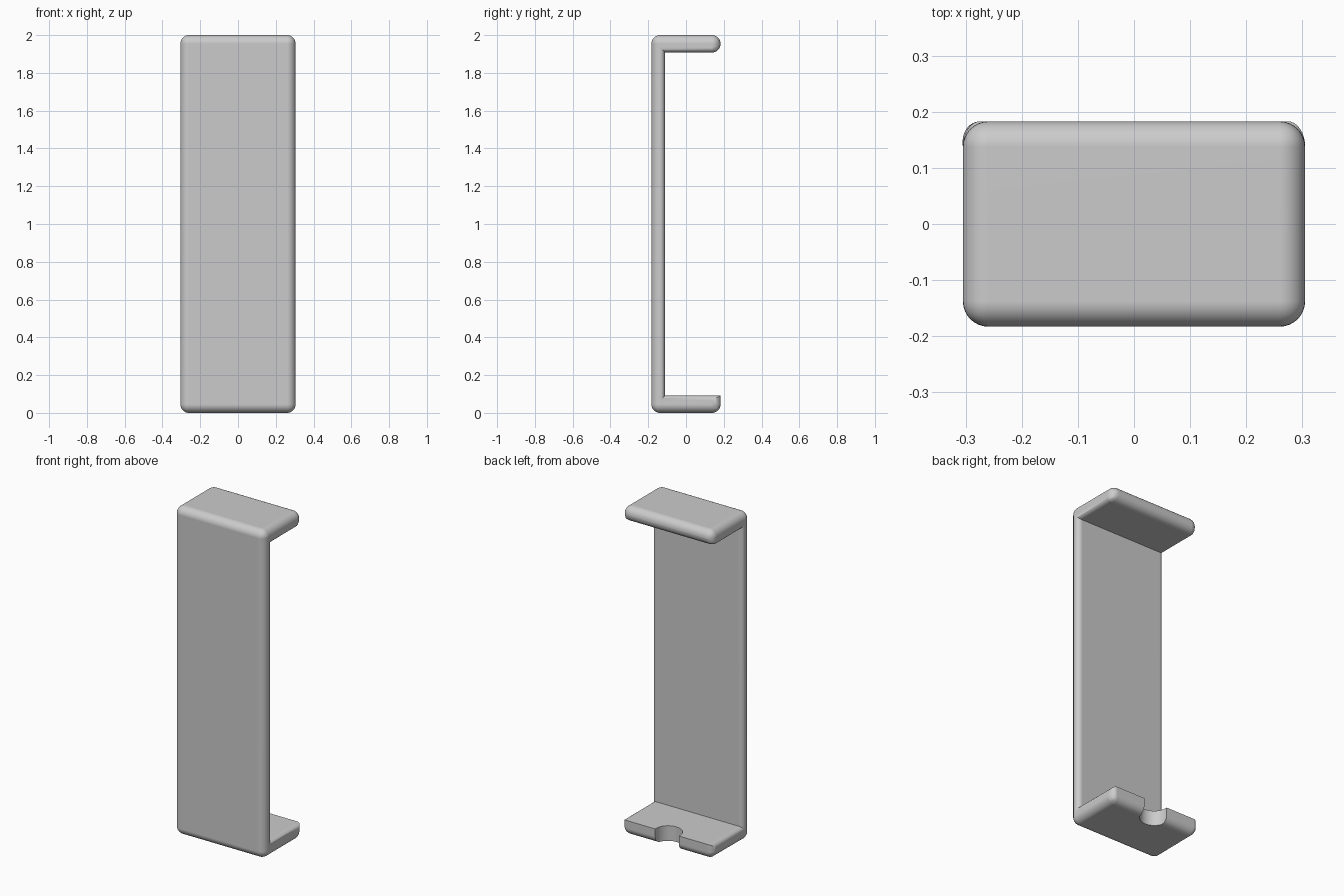
import bpy, bmesh
from math import radians

cube = bpy.data.objects.get("Cube")
if cube:
    bpy.data.objects.remove(cube, do_unlink=True)

W, D, H = 0.305, 0.183, 2.0        # half width, half depth, height
PANEL, SHELF = 0.072, 0.092        # wall thicknesses
OUTER, INNER = 0.0455, 0.025       # rounding of outer and inner rims
inner_y, top_z, low_z = PANEL - D, H - SHELF, SHELF

grey = bpy.data.materials.new("light_grey")
grey.use_nodes = True
colour = (0.6, 0.6, 0.6, 1)
grey.diffuse_color = colour
grey.node_tree.nodes["Principled BSDF"].inputs["Base Color"].default_value = colour


def make_object(name, bm):
    bmesh.ops.recalc_face_normals(bm, faces=bm.faces)
    mesh = bpy.data.meshes.new(name)
    bm.to_mesh(mesh)
    bm.free()
    mesh.materials.append(grey)
    obj = bpy.data.objects.new(name, mesh)
    bpy.context.collection.objects.link(obj)
    return obj


# Bracket: C-shaped side profile extruded across the width
profile = [(-D, 0), (D, 0), (D, low_z), (inner_y, low_z),
           (inner_y, top_z), (D, top_z), (D, H), (-D, H)]
bm = bmesh.new()
face = bm.faces.new([bm.verts.new((-W, y, z)) for y, z in profile])
ext = bmesh.ops.extrude_face_region(bm, geom=[face])
bmesh.ops.translate(bm, vec=(2 * W, 0, 0),
                    verts=[v for v in ext["geom"] if isinstance(v, bmesh.types.BMVert)])
bracket = make_object("bracket", bm)


# Rounding per edge: inner rims are tighter, inner corners and lower lip stay sharp
def weight(a, b):
    def inside(p):
        return low_z - 0.001 < p.z < top_z + 0.001
    across = abs(a.x - b.x) > 0.01
    if across and inside(a):
        return 1.0 if a.z > 1 and a.y > 0 else 0.0
    return INNER / OUTER if inside(a) and inside(b) else 1.0


mesh = bracket.data
weights = mesh.attributes.new("bevel_weight_edge", "FLOAT", "EDGE")
for e in mesh.edges:
    weights.data[e.index].value = weight(*[mesh.vertices[i].co for i in e.vertices])
bevel = bracket.modifiers.new("rounding", "BEVEL")
bevel.limit_method = "WEIGHT"
bevel.width = OUTER
bevel.segments = 8

# Half-round notch in the back of the lower shelf
bm = bmesh.new()
bmesh.ops.create_cone(bm, cap_ends=True, segments=48, radius1=0.08, radius2=0.08, depth=0.3)
bmesh.ops.translate(bm, vec=(0, D - 0.01, 0.05), verts=bm.verts)
cutter = make_object("notch_cutter", bm)
cutter.hide_render = True
cut = bracket.modifiers.new("notch", "BOOLEAN")
cut.operation = "DIFFERENCE"
cut.solver = "EXACT"
cut.object = cutter

# Apply, then shade smooth with crisp flat faces
bpy.ops.object.select_all(action="DESELECT")
bracket.select_set(True)
bpy.context.view_layer.objects.active = bracket
for name in ("rounding", "notch"):
    bpy.ops.object.modifier_apply(modifier=name)
bpy.data.objects.remove(cutter, do_unlink=True)
bpy.ops.object.shade_smooth_by_angle(angle=radians(35))
normals = bracket.modifiers.new("even_normals", "WEIGHTED_NORMAL")
normals.keep_sharp = True
